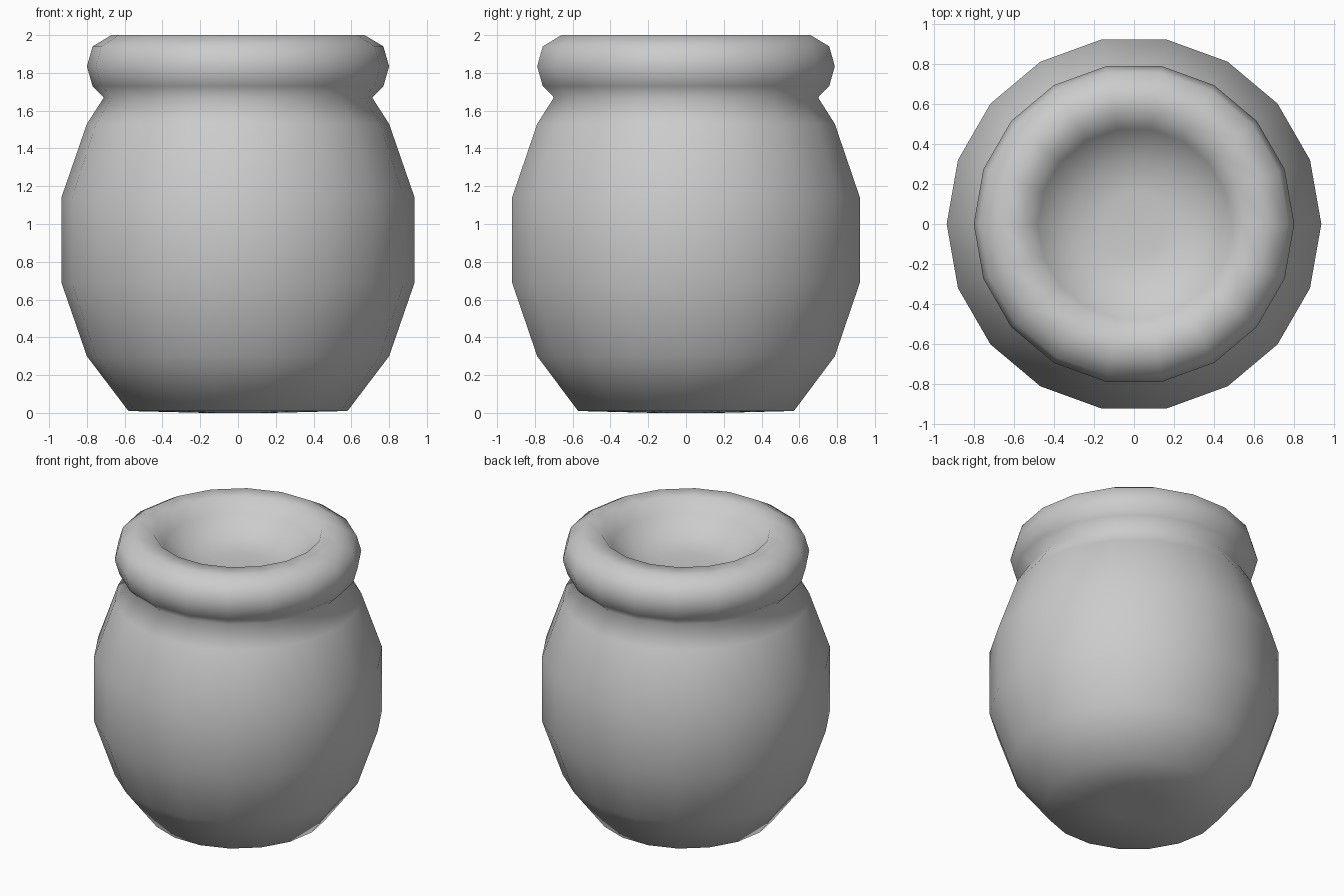
import bpy, bmesh, math

if "Cube" in bpy.data.objects:
    bpy.data.objects.remove(bpy.data.objects["Cube"])

SIDES = 18
# (radius, height) from the base, up the belly, over the rolled lip and into the bowl
PROFILE = [(0.18, 0.0), (0.58, 0.01), (0.80, 0.30), (0.935, 0.69), (0.935, 1.14),
           (0.80, 1.53), (0.71, 1.67), (0.77, 1.73), (0.80, 1.835), (0.77, 1.94),
           (0.67, 2.0), (0.545, 2.0), (0.48, 1.91), (0.32, 1.80), (0.16, 1.78)]

bm = bmesh.new()
rings = []
for r, z in PROFILE:
    rings.append([bm.verts.new((r * math.cos(2 * math.pi * i / SIDES),
                                r * math.sin(2 * math.pi * i / SIDES), z))
                  for i in range(SIDES)])

# side walls
for low, high in zip(rings, rings[1:]):
    for i in range(SIDES):
        j = (i + 1) % SIDES
        bm.faces.new((low[i], low[j], high[j], high[i]))

# base and bowl floor
bm.faces.new(rings[0][::-1])
bm.faces.new(rings[-1])
for f in bm.faces:
    f.smooth = True

mesh = bpy.data.meshes.new("pot")
bm.to_mesh(mesh)
bm.free()
pot = bpy.data.objects.new("pot", mesh)
bpy.context.collection.objects.link(pot)
